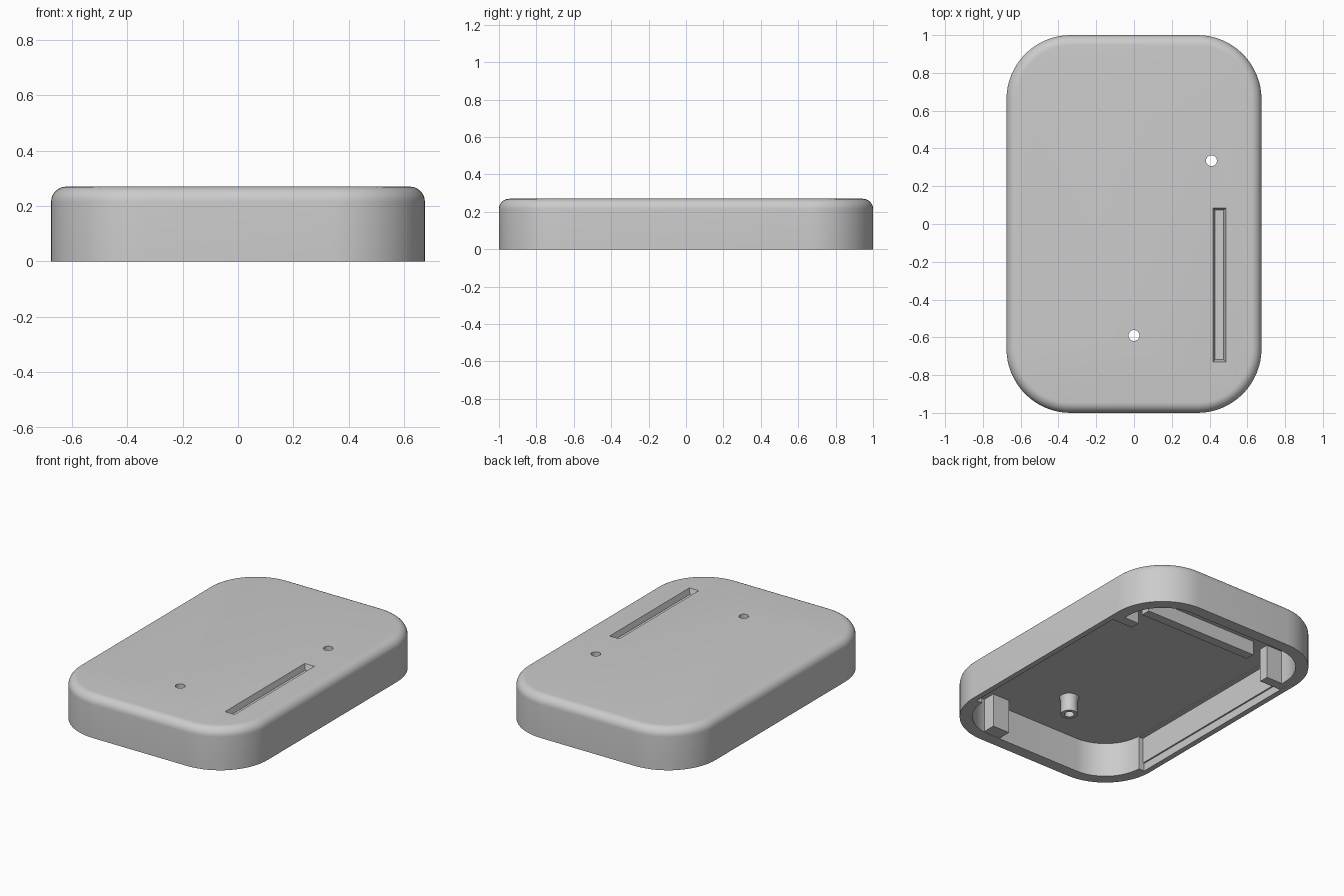
import bpy, bmesh, math

if "Cube" in bpy.data.objects:
    bpy.data.objects.remove(bpy.data.objects["Cube"])

HX, HY, TOP, CORNER = 0.675, 1.0, 0.27, 0.34
WALL, CEIL, FILLET = 0.075, 0.22, 0.055

plastic = bpy.data.materials.new("grey plastic")
plastic.use_nodes = True
plastic.diffuse_color = (0.6, 0.6, 0.6, 1)
plastic.node_tree.nodes["Principled BSDF"].inputs["Base Color"].default_value = (0.6, 0.6, 0.6, 1)


def finish(name, bm):
    bmesh.ops.recalc_face_normals(bm, faces=bm.faces)
    mesh = bpy.data.meshes.new(name)
    bm.to_mesh(mesh)
    bm.free()
    mesh.materials.append(plastic)
    obj = bpy.data.objects.new(name, mesh)
    bpy.context.collection.objects.link(obj)
    return obj


def smooth(obj):
    bpy.ops.object.select_all(action='DESELECT')
    obj.select_set(True)
    bpy.context.view_layer.objects.active = obj
    bpy.ops.object.shade_smooth_by_angle(angle=math.radians(30))


def box(name, x0, x1, y0, y1, z0, z1, taper=0):
    """Box whose lower face can be drawn in by taper."""
    bm = bmesh.new()
    bmesh.ops.create_cube(bm, size=1)
    for v in bm.verts:
        t = taper if v.co.z < 0 else 0
        v.co = (x1 - t if v.co.x > 0 else x0 + t,
                y1 - t if v.co.y > 0 else y0 + t,
                z1 if v.co.z > 0 else z0)
    return finish(name, bm)


def cylinder(name, x, y, radius, z0, z1):
    bm = bmesh.new()
    bmesh.ops.create_cone(bm, cap_ends=True, segments=32, radius1=radius,
                          radius2=radius, depth=z1 - z0)
    bmesh.ops.translate(bm, verts=bm.verts, vec=(x, y, (z0 + z1) / 2))
    return finish(name, bm)


def rounded_loop(bm, inset, z, steps=16):
    r = CORNER - inset
    verts = []
    for k, (sx, sy) in enumerate(((1, 1), (-1, 1), (-1, -1), (1, -1))):
        for i in range(steps + 1):
            a = math.pi / 2 * (k + i / steps)
            verts.append(bm.verts.new((sx * (HX - CORNER) + r * math.cos(a),
                                       sy * (HY - CORNER) + r * math.sin(a), z)))
    return verts


def carve(obj, cutters):
    for c in cutters:
        c.hide_render = True
        mod = obj.modifiers.new(c.name, 'BOOLEAN')
        mod.object, mod.operation, mod.solver = c, 'DIFFERENCE', 'EXACT'
    bpy.context.view_layer.update()
    graph = bpy.context.evaluated_depsgraph_get()
    mesh = bpy.data.meshes.new_from_object(obj.evaluated_get(graph))
    obj.modifiers.clear()
    obj.data = mesh
    for c in cutters:
        bpy.data.objects.remove(c)


# Hollow shell: inner cavity, rim, outer wall, rounded top edge
bm = bmesh.new()
sections = [(WALL, CEIL), (WALL, 0), (0, 0)]
for i in range(9):
    a = math.pi / 2 * i / 8
    sections.append((FILLET * (1 - math.cos(a)), TOP - FILLET * (1 - math.sin(a))))
loops = [rounded_loop(bm, *s) for s in sections]
for a, b in zip(loops, loops[1:]):
    n = len(a)
    for i in range(n):
        bm.faces.new((a[i], a[(i + 1) % n], b[(i + 1) % n], b[i]))
bm.faces.new(loops[0])
bm.faces.new(loops[-1])
shell = finish("shell", bm)

# Through holes, tapered top groove and recessed side walls
inner = HX - WALL
cutters = [cylinder("hole_cutter_back", 0.41, 0.335, 0.029, 0.1, 0.4),
           cylinder("hole_cutter_front", 0, -0.59, 0.029, 0.1, 0.4),
           box("groove_cutter", 0.418, 0.487, -0.73, 0.085, 0.235, TOP + 0.002, 0.012)]
for s in (-1, 1):
    for depth, top in ((0.03, CEIL - 0.005), (0.04, 0.05)):
        xs = sorted((s * (inner - 0.05), s * (inner + depth)))
        cutters.append(box("recess_cutter", *xs, -0.67, 0.625, -0.05, top))
carve(shell, cutters)
smooth(shell)

# Screw boss: a tube hanging from the ceiling
bm = bmesh.new()
rings = []
for r, z in ((0.06, 0.225), (0.052, 0.205), (0.05, 0.19), (0.05, 0.11), (0.029, 0.11), (0.029, 0.225)):
    rings.append([bm.verts.new((r * math.cos(math.tau * i / 32),
                                -0.59 + r * math.sin(math.tau * i / 32), z)) for i in range(32)])
for a, b in zip(rings, rings[1:] + rings[:1]):
    for i in range(32):
        j = (i + 1) % 32
        bm.faces.new((a[i], a[j], b[j], b[i]))
smooth(finish("screw_boss", bm))

# Cross rail and inner ribs
box("cross_rail", -0.4, 0.4, 0.55, 0.61, 0.13, CEIL + 0.01)
for side, s in (("right", -1), ("left", 1)):
    box(side + "_rib", *sorted((s * 0.49, s * 0.645)), 0.565, 0.627, 0.004, CEIL + 0.01)
box("front_rib", 0.25, 0.37, -0.94, -0.84, 0.004, CEIL + 0.01)
